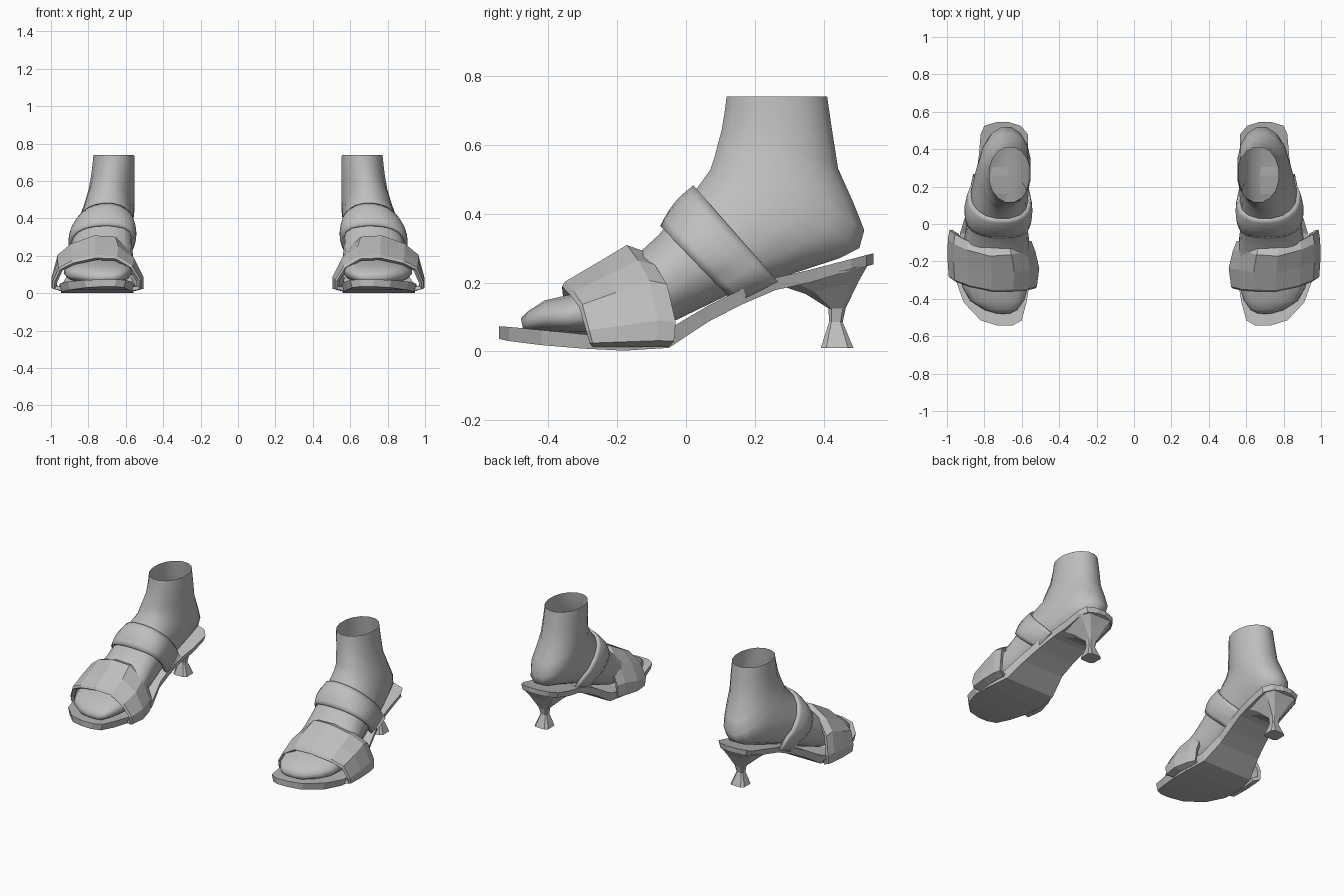
import bpy, bmesh, math
from mathutils import Vector
from mathutils.bvhtree import BVHTree

if "Cube" in bpy.data.objects:
    bpy.data.objects.remove(bpy.data.objects["Cube"])

grey = bpy.data.materials.new("neutral grey")
grey.diffuse_color = (0.52, 0.52, 0.52, 1)
grey.use_nodes = True
grey.node_tree.nodes["Principled BSDF"].inputs["Base Color"].default_value = grey.diffuse_color


def build(name, rows, closed, caps=(False, False), smooth=0, thick=0):
    """Skin a list of equal-length point rows, then mirror to make the pair."""
    bm = bmesh.new()
    grid = [[bm.verts.new(p) for p in row] for row in rows]
    n = len(rows[0])
    for a, b in zip(grid, grid[1:]):
        for i in range(n if closed else n - 1):
            j = (i + 1) % n
            bm.faces.new((a[i], a[j], b[j], b[i]))
    for use, ends in zip(caps, (grid[0], grid[-1])):
        if use:
            bm.faces.new(ends)
    bmesh.ops.recalc_face_normals(bm, faces=bm.faces[:])
    # open shells: make the upper faces point up
    if not closed and sum(f.normal.z * f.calc_area() for f in bm.faces) < 0:
        bmesh.ops.reverse_faces(bm, faces=bm.faces[:])
    tree = BVHTree.FromBMesh(bm)
    me = bpy.data.meshes.new(name)
    bm.to_mesh(me)
    bm.free()
    me.materials.append(grey)
    ob = bpy.data.objects.new(name, me)
    bpy.context.collection.objects.link(ob)
    if thick:
        sol = ob.modifiers.new("thickness", 'SOLIDIFY')
        sol.thickness = thick
        sol.offset = -1
    ob.modifiers.new("pair", 'MIRROR').use_axis = (True, False, False)
    if smooth:
        bpy.context.view_layer.objects.active = ob
        ob.select_set(True)
        bpy.ops.object.shade_smooth_by_angle(angle=math.radians(smooth))
        ob.select_set(False)
    return tree


def spow(v, p):
    return math.copysign(abs(v) ** p, v)


def ring(ya, za, yb, zb, x0, x1, n, p, lean=0):
    """Rounded section through profile points a and b, spanning x0..x1."""
    pts = []
    for i in range(n):
        t = 2 * math.pi * (i + 0.5) / n
        u, v = spow(math.cos(t), p), spow(math.sin(t), p)
        k = (v + 1) / 2
        pts.append(((x0 + x1) / 2 + u * (x1 - x0) / 2 - lean * max(v, 0),
                    ya + (yb - ya) * k, za + (zb - za) * k))
    return pts


# Foot: sections fan from the toes over the instep up to the open ankle
foot = [
    (-.474, .068, -.480, .095, .66, .74, 0),
    (-.462, .058, -.458, .118, .625, .80, .01),
    (-.41, .055, -.41, .149, .59, .88, .02),
    (-.34, .050, -.34, .165, .572, .92, .03),
    (-.24, .045, -.24, .210, .56, .935, .03),
    (-.13, .052, -.15, .275, .565, .925, .03),
    (-.03, .088, -.08, .340, .57, .905, .03),
    (.12, .160, -.025, .405, .572, .89, .03),
    (.30, .220, .022, .465, .57, .87, .02),
    (.45, .268, .067, .530, .558, .845, .01),
    (.508, .298, .080, .570, .555, .83, 0),
    (.522, .350, .090, .610, .55, .815, 0),
    (.49, .430, .100, .645, .55, .80, 0),
    (.445, .530, .108, .690, .55, .788, 0),
    (.427, .645, .112, .715, .55, .78, 0),
    (.413, .740, .115, .740, .553, .775, 0)]
foot_surface = build(
    "foot", [ring(*r[:6], 16, .85 if i < 9 else .97, r[6])
             for i, r in enumerate(foot)], True, (True, False), smooth=60)

# Sole: thin slab following the arch (y, inner x, outer x, top z, bottom z)
sole = [
    (-.543, .65, .73, .073, .036), (-.515, .60, .82, .071, .030),
    (-.42, .575, .91, .062, .018), (-.30, .555, .953, .050, .008),
    (-.18, .55, .955, .043, .002), (-.05, .565, .93, .065, .010),
    (.065, .59, .895, .133, .086), (.16, .585, .87, .180, .135),
    (.26, .575, .845, .214, .178), (.36, .565, .83, .237, .200),
    (.48, .567, .82, .268, .235), (.525, .605, .80, .280, .247),
    (.545, .67, .735, .285, .253)]
build("sandal_sole",
      [[(a, y, t), (b, y, t), (b - .01, y, z), (a + .01, y, z)]
       for y, a, b, t, z in sole], True, (True, True))

# Flared kitten heel, pinched just above its squarish foot
heel = [(.27, .19, .535, .255, .58, .82),
        (.345, .166, .505, .205, .615, .78),
        (.413, .125, .465, .125, .665, .725),
        (.415, .085, .456, .085, .672, .718),
        (.39, .01, .488, .01, .645, .745)]
build("sandal_heel", [ring(*r, 8, .45) for r in heel], True, (True, True))

# Front band: faceted arch (x, z, y of the front edge, y of the back edge)
arch = [(.55, .012, -.31, -.11), (.507, .025, -.335, -.10),
        (.507, .10, -.345, -.09), (.555, .21, -.355, -.09),
        (.64, .285, -.36, -.115), (.76, .292, -.36, -.125),
        (.89, .25, -.335, -.09), (.965, .195, -.31, -.055),
        (.998, .085, -.29, -.03), (.998, .03, -.28, -.035),
        (.95, .012, -.27, -.05)]
# stations across the band: position, centre, width scale, height scale
stations = [(0, .755, .92, .63), (.035, .755, .96, .68), (.42, .752, 1, .87),
            (.80, .762, .95, 1.06), (1, .768, .89, 1.0)]
build("front_band",
      [[(cx + (x - .7525) * sx, yf + (yb - yf) * s, .012 + (z - .012) * sz)
        for x, z, yf, yb in arch] for s, cx, sx, sz in stations],
      False, thick=.022)

# Instep strap: slanted band that hugs the foot and tucks in at the sole
strap = []
for k in range(7):
    s = k / 6
    lift = .014 + .012 * math.sin(math.pi * s)
    low = Vector((.72, .142 + .125 * s, .14 + .062 * s))
    top = Vector((.72, -.08 + .108 * s, .37 + .105 * s))
    mid, up = low.lerp(top, .5), (top - low).normalized()
    row = [low + Vector((-.125, 0, 0))]
    for i in range(19):
        t = math.radians(-32 + 244 * i / 18)
        way = up * math.sin(t) - Vector((math.cos(t), 0, 0))
        hit = foot_surface.ray_cast(mid, way)[0]
        row.append((hit or mid + way * .16) + way * lift)
    row.append(low + Vector((.14, 0, 0)))
    strap.append(row)
build("instep_strap", strap, False, smooth=50, thick=.018)
